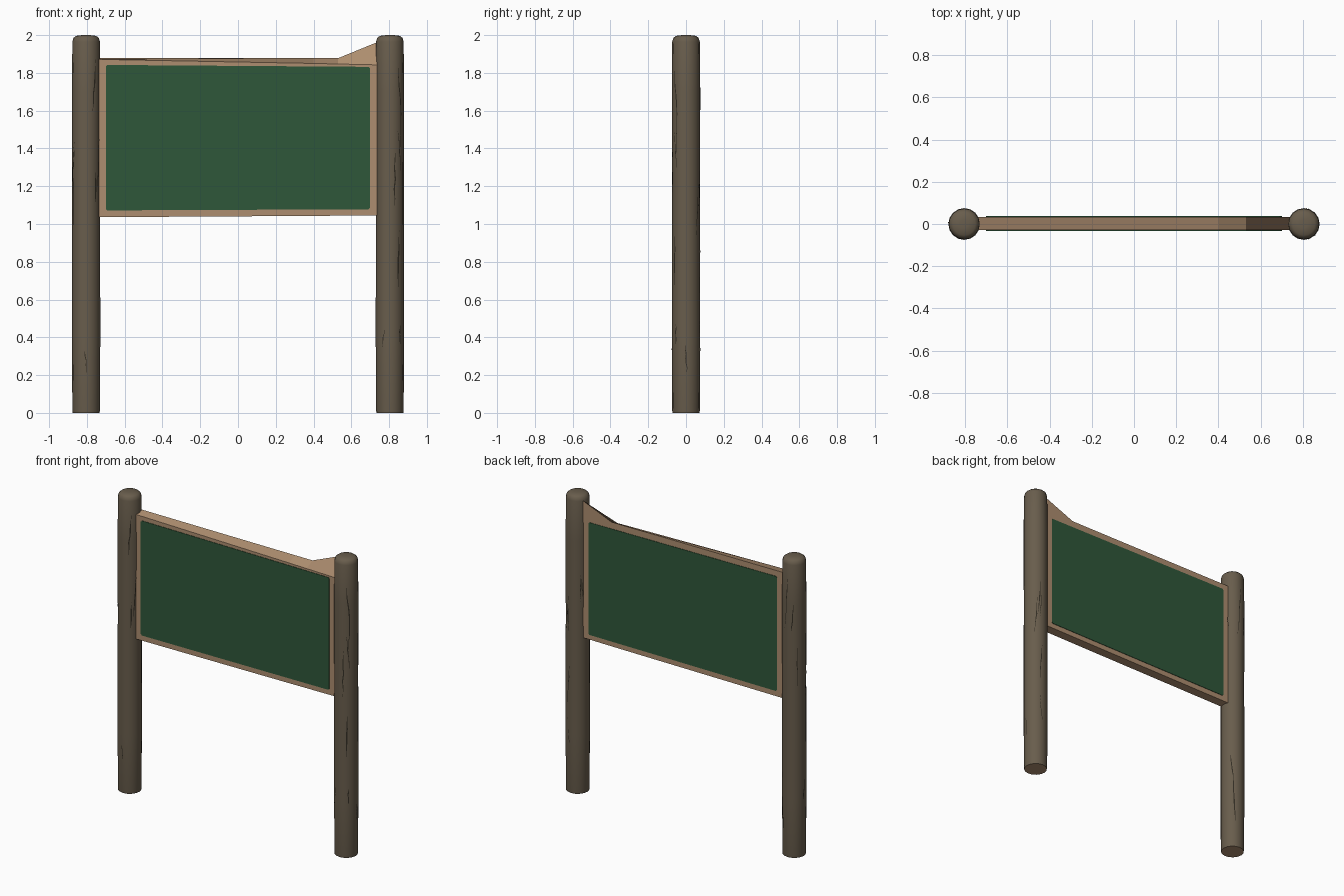
import bpy, bmesh, math, random
from mathutils import Vector

random.seed(4)
cube = bpy.data.objects.get("Cube")
if cube:
    bpy.data.objects.remove(cube, do_unlink=True)


def material(name, rgb):
    m = bpy.data.materials.new(name)
    m.use_nodes = True
    m.diffuse_color = (*rgb, 1)
    m.node_tree.nodes["Principled BSDF"].inputs["Base Color"].default_value = (*rgb, 1)
    return m


BARK = material("weathered bark", (0.14, 0.11, 0.073))
CRACK = material("dark crack", (0.032, 0.026, 0.017))
WOOD = material("cut wood", (0.42, 0.27, 0.16))
GREEN = material("board green", (0.028, 0.095, 0.042))

POST_X, POST_R, SIDES = 0.804, 0.075, 16


def finish(name, bm, mats, smooth=False):
    bmesh.ops.recalc_face_normals(bm, faces=bm.faces)
    mesh = bpy.data.meshes.new(name)
    bm.to_mesh(mesh)
    bm.free()
    for m in mats:
        mesh.materials.append(m)
    ob = bpy.data.objects.new(name, mesh)
    bpy.context.collection.objects.link(ob)
    if smooth:
        bpy.ops.object.select_all(action='DESELECT')
        ob.select_set(True)
        bpy.context.view_layer.objects.active = ob
        bpy.ops.object.shade_smooth_by_angle(angle=math.radians(40))
    return ob


def loft(bm, rings):
    """Skin a list of closed rings and cap both ends."""
    loops = [[bm.verts.new(p) for p in ring] for ring in rings]
    n = len(loops[0])
    for a, b in zip(loops, loops[1:]):
        for i in range(n):
            j = (i + 1) % n
            bm.faces.new((a[i], a[j], b[j], b[i]))
    return bm.faces.new(loops[0]), bm.faces.new(loops[-1])


def on_post(x, r, angle, z):
    return Vector((x + r * math.cos(angle), r * math.sin(angle), z))


# Round posts with worn tops and a pale core in the cut foot
def post(name, x):
    profile = [(0.071, 0), (0.073, 0.012), (POST_R, 0.4), (0.074, 1.2), (POST_R, 1.7),
               (0.073, 1.965), (0.067, 1.985), (0.053, 1.996), (0.02, 2.0)]
    bm = bmesh.new()
    foot, _ = loft(bm, [[on_post(x, r, math.tau * i / SIDES, z) for i in range(SIDES)]
                        for r, z in profile])
    bmesh.ops.inset_region(bm, faces=[foot], thickness=0.05)
    foot.material_index = 1
    return finish(name, bm, [BARK, WOOD], smooth=True)


# Thin tapered slivers that follow the bark
def cracks(name, x, count):
    bm = bmesh.new()
    steps = 6
    for _ in range(count):
        angle, z = random.uniform(0, math.tau), random.uniform(0.15, 1.6)
        length, width = random.uniform(0.1, 0.36), random.uniform(0.03, 0.07)
        drift = random.uniform(-0.3, 0.3)
        left, right = [], []
        for k in range(steps + 1):
            t = k / steps
            mid = angle + drift * t + random.uniform(-0.04, 0.04)
            half = width * math.sin(math.pi * (0.03 + 0.94 * t)) * random.uniform(0.5, 1)
            height = z + length * t
            left.append(bm.verts.new(on_post(x, POST_R + 0.001, mid - half, height)))
            right.append(bm.verts.new(on_post(x, POST_R + 0.001, mid + half, height)))
        for k in range(steps):
            f = bm.faces.new((left[k], right[k], right[k + 1], left[k + 1]))
            f.normal_update()
    mesh = finish(name, bm, [CRACK])
    # Turn every sliver outward
    for p in mesh.data.polygons:
        if p.normal.dot(p.center - Vector((x, 0, p.center.z))) < 0:
            p.flip()
    return mesh


for side, sign in (("left", 1), ("right", -1)):
    post(side + "_post", sign * POST_X)
    cracks(side + "_post_cracks", sign * POST_X, 15)

# Timber board: its upper back edge sweeps up into the left post
FRONT, BACK = -0.029, 0.034
sections = [  # x, bottom, front top, back top
    (-0.76, 1.036, 1.872, 1.880),
    (0.40, 1.043, 1.850, 1.878),
    (0.53, 1.044, 1.847, 1.878),
    (0.76, 1.046, 1.842, 1.972),
]
bm = bmesh.new()
loft(bm, [[(x, FRONT, b), (x, FRONT, ft), (x, BACK, bt), (x, BACK, b)]
          for x, b, ft, bt in sections])
finish("board", bm, [WOOD])


# Painted panels on both faces, with slightly clipped corners
def panel(name, y, depth):
    c = 0.008
    corners = [(-0.70, 1.072), (0.70, 1.078), (0.70, 1.832), (-0.70, 1.842)]
    outline = []
    for i, (x, z) in enumerate(corners):
        dx = c if x < 0 else -c
        dz = c if z < 1.5 else -c
        pair = [(x, z + dz), (x + dx, z)]
        outline += pair if i % 2 == 0 else pair[::-1]
    bm = bmesh.new()
    loft(bm, [[(x, yy, z) for x, z in outline] for yy in (y, y + depth)])
    return finish(name, bm, [GREEN])


panel("front_panel", FRONT + 0.002, -0.005)
panel("back_panel", BACK - 0.002, 0.005)
